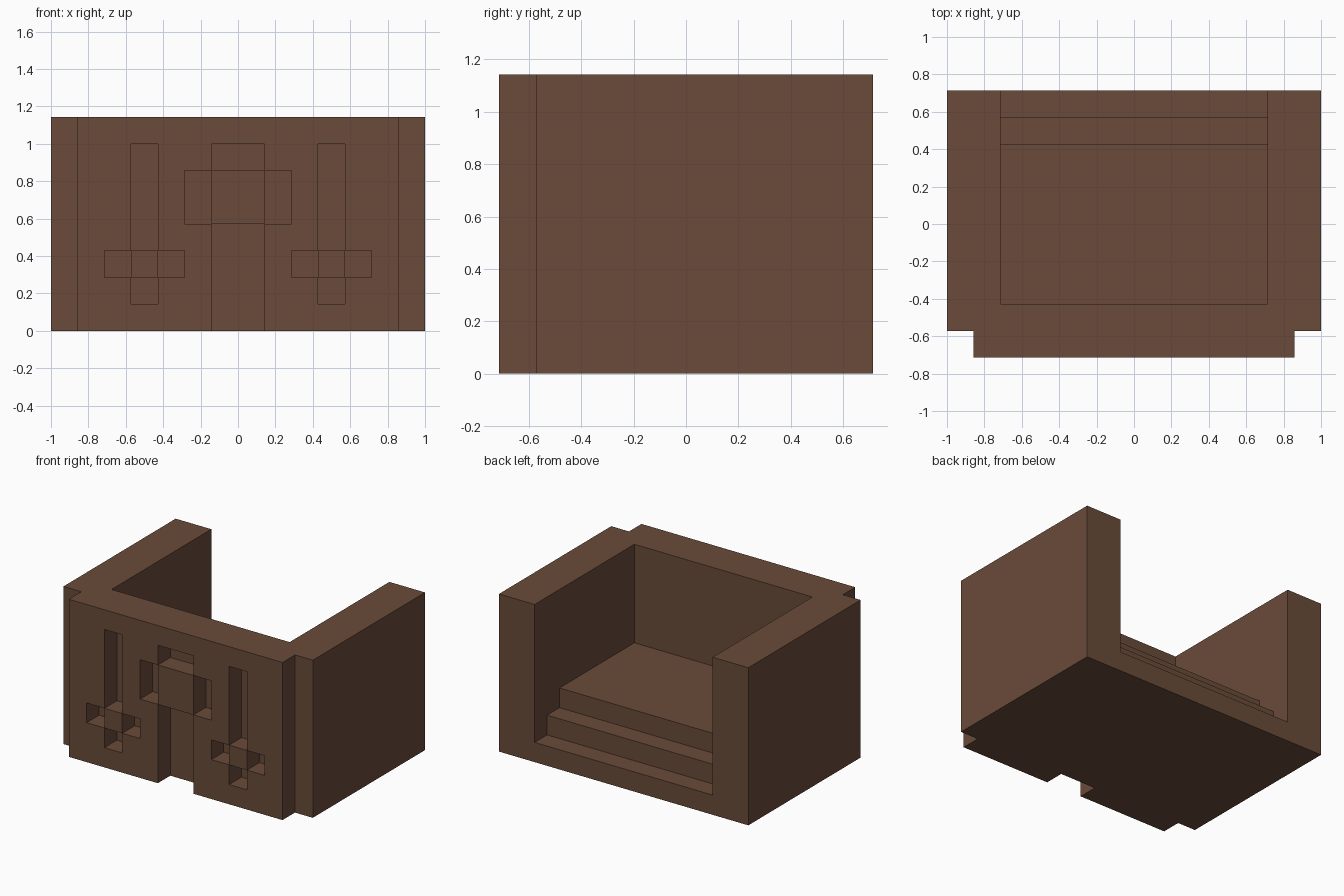
import bpy, bmesh
from mathutils import Vector

U = 1 / 7  # building module: 14 wide, 10 deep, 8 tall

cube = bpy.data.objects.get("Cube")
if cube:
    bpy.data.objects.remove(cube, do_unlink=True)

brown = bpy.data.materials.new("brown")
brown.use_nodes = True
COLOUR = (0.143, 0.070, 0.042, 1)
brown.diffuse_color = COLOUR
brown.node_tree.nodes["Principled BSDF"].inputs["Base Color"].default_value = COLOUR


def prism(name, points, direction):
    """Extrude a closed outline (in modules) along a direction."""
    bm = bmesh.new()
    face = bm.faces.new([bm.verts.new(Vector(p) * U) for p in points])
    ext = bmesh.ops.extrude_face_region(bm, geom=[face], use_keep_orig=True)
    moved = [g for g in ext["geom"] if isinstance(g, bmesh.types.BMVert)]
    bmesh.ops.translate(bm, verts=moved, vec=Vector(direction) * U)
    bmesh.ops.recalc_face_normals(bm, faces=bm.faces)
    mesh = bpy.data.meshes.new(name)
    bm.to_mesh(mesh)
    bm.free()
    mesh.materials.append(brown)
    obj = bpy.data.objects.new(name, mesh)
    bpy.context.collection.objects.link(obj)
    return obj


def block(name, x0, x1, z0, z1, y0=-5, y1=-4):
    outline = [(x0, y0, z0), (x1, y0, z0), (x1, y0, z1), (x0, y0, z1)]
    return prism(name, outline, (0, y1 - y0, 0))


def cut(target, x0, x1, z0, z1):
    """Cut a rectangular hole right through the front panel."""
    cutter = block("cutter", x0, x1, z0, z1, -6, -3)
    cutter.hide_render = True
    mod = target.modifiers.new("hole", "BOOLEAN")
    mod.operation = "DIFFERENCE"
    mod.solver = "EXACT"
    mod.object = cutter
    bpy.context.view_layer.objects.active = target
    bpy.ops.object.modifier_apply(modifier=mod.name)
    bpy.data.objects.remove(cutter, do_unlink=True)


# U-shaped outer walls, open at the back
plan = [(-7, -4), (7, -4), (7, 5), (5, 5), (5, -3), (-5, -3), (-5, 5), (-7, 5)]
prism("outer_walls", [(x, y, 0) for x, y in plan], (0, 0, 8))

# Raised floor with steps down to the back
steps = [(-3, 0), (5, 0), (5, 1), (4, 1), (4, 2), (3, 2), (3, 3), (-3, 3)]
prism("floor_and_steps", [(-5, y, z) for y, z in steps], (10, 0, 0))

# Front panel with central doorway and wide niche
panel = block("front_panel", -6, 6, 0, 8)
cut(panel, -1, 1, -1, 7)
cut(panel, -2, 2, 4, 6)
block("centre_stud", -1, 1, 4, 6)

# Cross-shaped niches with a stud in the middle, on both sides
for side, c in (("right", -3.5), ("left", 3.5)):
    cut(panel, c - 0.5, c + 0.5, 1, 7)
    cut(panel, c - 1.5, c + 1.5, 2, 3)
    block("cross_stud_" + side, c - 0.5, c + 0.5, 2, 3)
